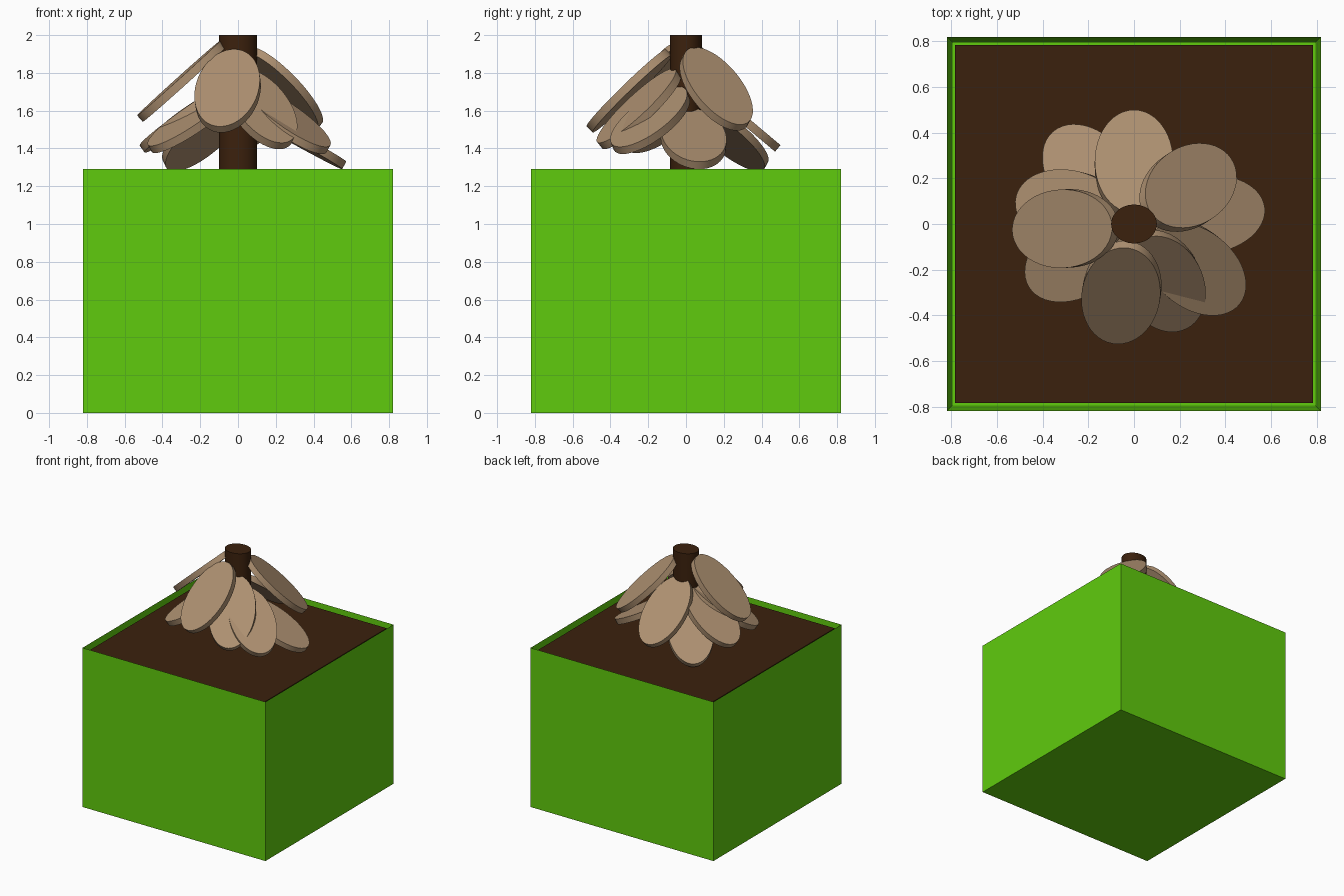
import bpy, bmesh, math
from mathutils import Matrix, Vector

if "Cube" in bpy.data.objects:
    bpy.data.objects.remove(bpy.data.objects["Cube"])


def material(name, rgb):
    m = bpy.data.materials.new(name)
    m.diffuse_color = (*rgb, 1)
    m.use_nodes = True
    m.node_tree.nodes["Principled BSDF"].inputs["Base Color"].default_value = m.diffuse_color
    return m


GREEN = material("pot green", (0.115, 0.6, 0.004))
BROWN = material("dark brown", (0.044, 0.015, 0.004))
TAN = material("petal tan", (0.42, 0.28, 0.165))


def finish(name, bm, mat):
    me = bpy.data.meshes.new(name)
    bm.to_mesh(me)
    bm.free()
    me.materials.append(mat)
    ob = bpy.data.objects.new(name, me)
    bpy.context.collection.objects.link(ob)
    return ob


def box(half, z0, z1):
    bm = bmesh.new()
    bmesh.ops.create_cube(bm, size=1, matrix=Matrix.Translation((0, 0, (z0 + z1) / 2))
                          @ Matrix.Diagonal((2 * half, 2 * half, z1 - z0, 1)))
    return bm


def disc(name, mat, matrix, rx, ry, depth, sides=48):
    bm = bmesh.new()
    bmesh.ops.create_cone(bm, cap_ends=True, segments=sides, radius1=1, radius2=1, depth=1,
                          matrix=matrix @ Matrix.Diagonal((rx, ry, depth, 1)))
    ob = finish(name, bm, mat)
    bpy.context.view_layer.objects.active = ob
    ob.select_set(True)
    bpy.ops.object.shade_smooth_by_angle(angle=math.radians(30))
    ob.select_set(False)
    return ob


# Square pot with a hollowed top: inset the top face, then push it down
bm = box(0.82, 0, 1.29)
bm.faces.ensure_lookup_table()
top = max(bm.faces, key=lambda f: f.calc_center_median().z)
bmesh.ops.inset_region(bm, faces=[top], thickness=0.035)
for v in top.verts:
    v.co.z = 0.06
finish("pot", bm, GREEN)

# Soil filling the pot, just under the rim
finish("soil", box(0.784, 0.07, 1.265), BROWN)

# Oval stem
disc("stem", BROWN, Matrix.Translation((0, 0, 1.6)), 0.1, 0.085, 0.8)

# Drooping oval petals: centre, azimuth, downward tilt (degrees)
PETALS = [
    ((-0.055, -0.30, 1.705), 260, 44),
    ((-0.30, -0.02, 1.755), 183, 42),
    ((0.0, 0.26, 1.59), 90, 40),
    ((0.237, 0.16, 1.715), 34, 44),
    ((0.306, 0.04, 1.453), 7, 29),
    ((0.26, -0.19, 1.55), 322, 33),
    ((0.125, -0.25, 1.61), 297, 42),
    ((-0.24, -0.14, 1.555), 212, 33),
    ((-0.27, 0.06, 1.565), 166, 35),
    ((-0.19, 0.215, 1.47), 131, 36),
]
for i, (centre, az, tilt) in enumerate(PETALS, 1):
    m = (Matrix.Translation(Vector(centre)) @ Matrix.Rotation(math.radians(az), 4, 'Z')
         @ Matrix.Rotation(math.radians(tilt), 4, 'Y'))
    disc(f"petal_{i}", TAN, m, 0.295, 0.172, 0.045)
